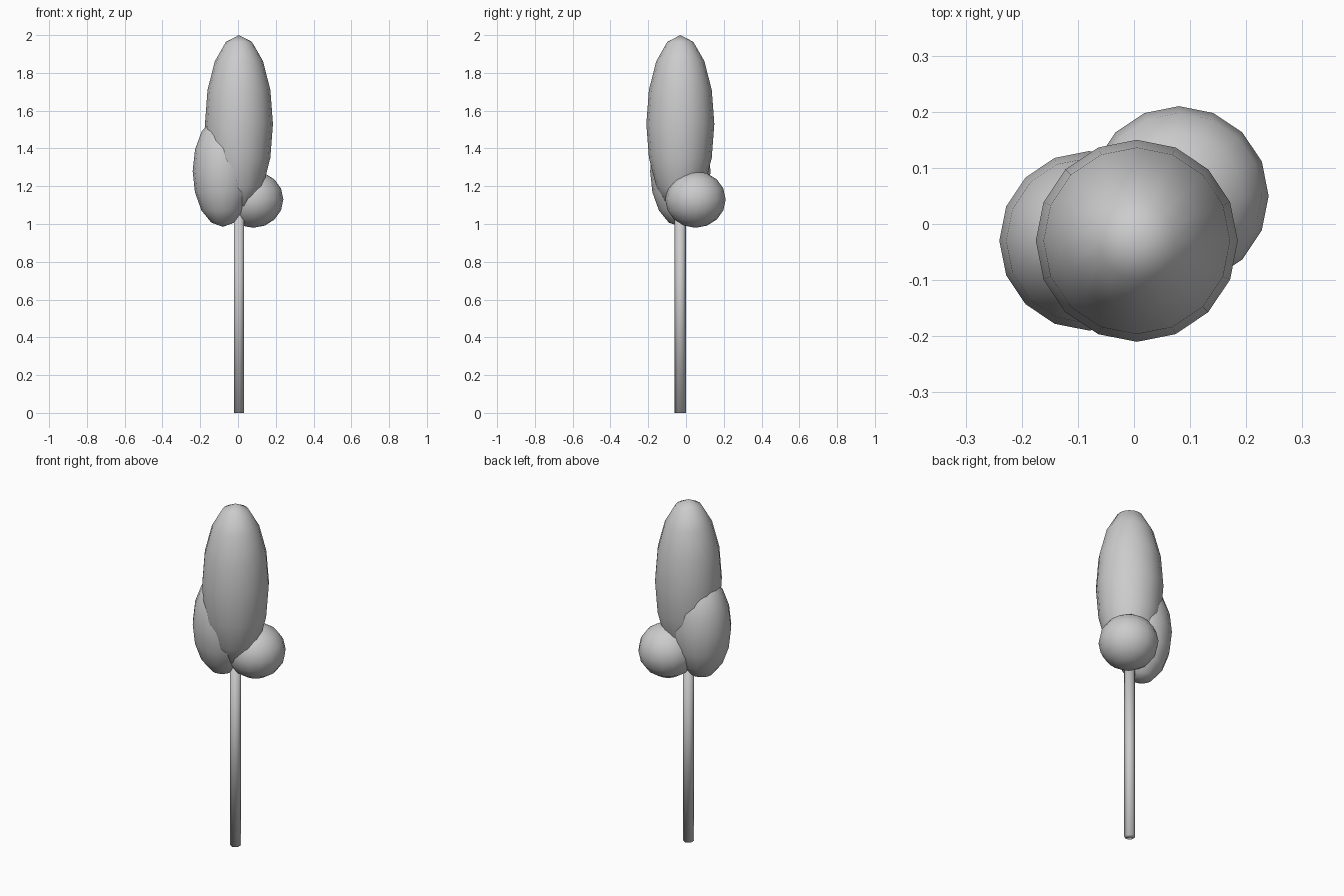
import bpy

if "Cube" in bpy.data.objects:
    bpy.data.objects.remove(bpy.data.objects["Cube"])


def foliage(name, center, radius, half_height):
    # Low-poly ellipsoid, smooth shaded
    bpy.ops.mesh.primitive_uv_sphere_add(segments=16, ring_count=8, radius=1, location=center)
    ob = bpy.context.object
    ob.name = name
    ob.scale = (radius, radius, half_height)
    bpy.ops.object.transform_apply(location=False, rotation=False, scale=True)
    bpy.ops.object.shade_smooth()
    return ob


# Six-sided trunk reaching up into the crown
TRUNK_HEIGHT = 1.15
bpy.ops.mesh.primitive_cylinder_add(vertices=6, radius=0.03, depth=TRUNK_HEIGHT,
                                    location=(0.005, -0.03, TRUNK_HEIGHT / 2))
trunk = bpy.context.object
trunk.name = "trunk"
bpy.ops.object.shade_smooth()

# Crown: one tall clump with two smaller ones at its foot
foliage("tall_foliage", (0.005, -0.03, 1.53), 0.18, 0.47)
foliage("left_foliage", (-0.08, -0.03, 1.28), 0.16, 0.295)
foliage("round_foliage", (0.08, 0.05, 1.13), 0.16, 0.15)
